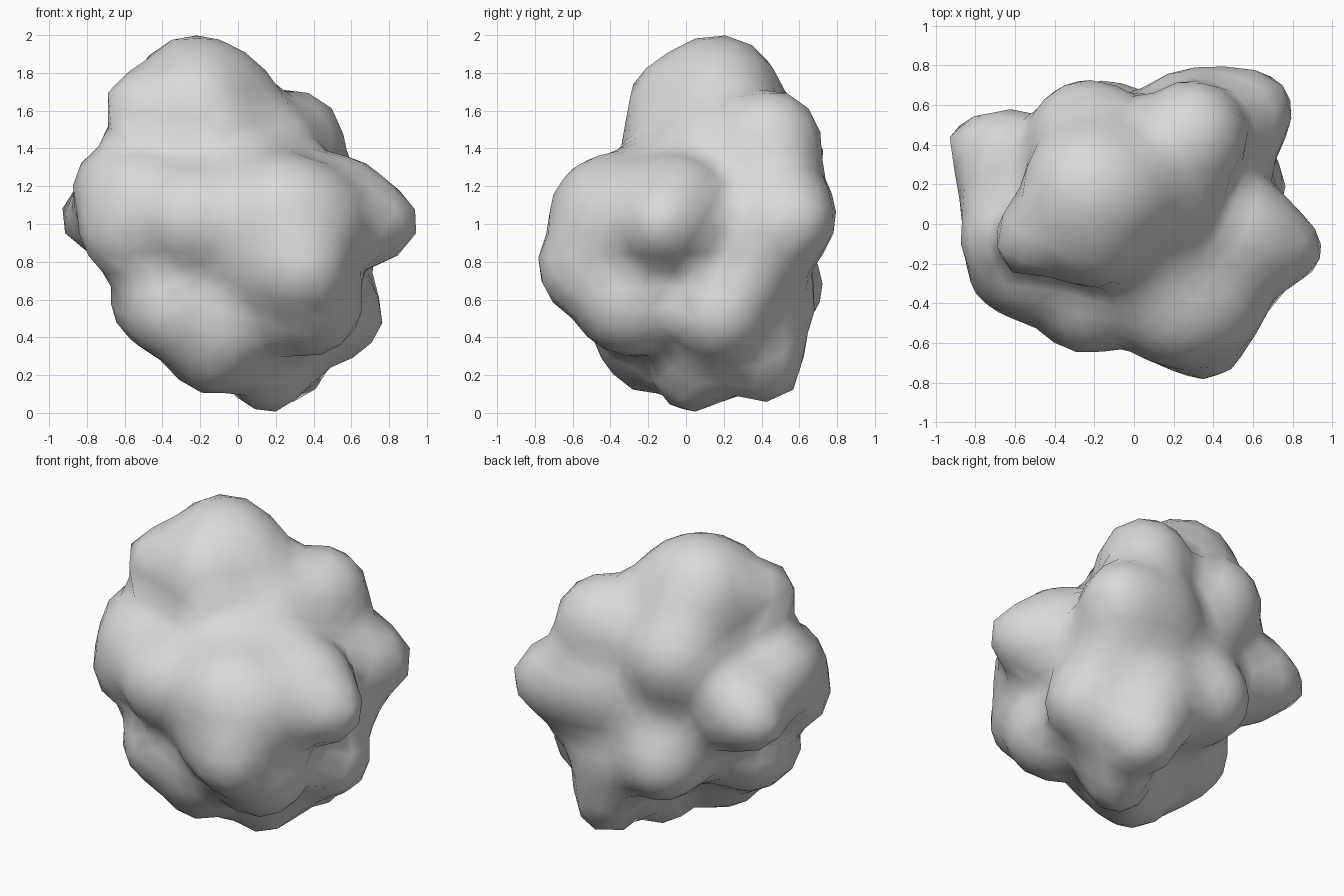
import bpy
import bmesh
import math
from mathutils import Vector

cube = bpy.data.objects.get("Cube")
if cube:
    bpy.data.objects.remove(cube, do_unlink=True)

# Rounded lumps that swell out of the boulder: x, y, z, radius
UPPER_LUMPS = {
    "neck": (-0.18, 0.12, 1.28, 0.36),
    "crown": (-0.23, 0.17, 1.66, 0.33),
    "crown_slope": (-0.07, 0.17, 1.59, 0.29),
    "crown_front": (-0.2, -0.06, 1.61, 0.25),
    "crown_side": (-0.53, -0.08, 1.62, 0.18),
    "back_shoulder": (0.29, 0.44, 1.43, 0.27),
    "shoulder_knob": (0.22, 0.11, 1.44, 0.17),
    "upper_back": (-0.23, 0.43, 1.34, 0.29),
}
MIDDLE_LUMPS = {
    "core": (0, 0.05, 0.95, 0.58),
    "side_point": (0.52, -0.06, 1.06, 0.29),
    "side_point_middle": (0.72, -0.12, 0.99, 0.19),
    "side_point_tip": (0.84, -0.13, 1.02, 0.1),
    "front_belly": (0.23, -0.39, 1.03, 0.32),
    "belly_side": (0.38, -0.36, 1.0, 0.29),
    "front_chin": (0.35, -0.57, 0.76, 0.21),
    "chin_side": (0.17, -0.43, 0.78, 0.23),
    "front_left_swell": (-0.52, -0.18, 1.11, 0.28),
    "front_middle_swell": (-0.24, -0.38, 1.03, 0.26),
    "outer_swell": (-0.66, -0.06, 1.2, 0.2),
    "outer_low_swell": (-0.6, -0.22, 0.95, 0.22),
    "outer_back_swell": (-0.64, 0.13, 1.08, 0.21),
    "back_corner": (-0.63, 0.32, 1.05, 0.25),
    "back_corner_tip": (-0.84, 0.42, 1.02, 0.1),
    "rear_body": (0.3, 0.46, 1.05, 0.31),
    "rear_corner": (0.51, 0.52, 1.03, 0.25),
    "rear_corner_tip": (0.65, 0.6, 1.02, 0.14),
}
LOWER_LUMPS = {
    "rear_side": (0.46, 0.36, 0.8, 0.24),
    "front_hip": (0.37, -0.3, 0.59, 0.28),
    "low_side": (0.53, 0.18, 0.52, 0.23),
    "low_back": (-0.16, 0.46, 0.67, 0.25),
    "low_middle": (0.2, 0.38, 0.58, 0.29),
    "low_outer": (-0.42, -0.04, 0.6, 0.24),
    "low_front": (-0.34, -0.25, 0.55, 0.25),
    "front_foot": (-0.14, -0.18, 0.33, 0.22),
    "front_instep": (-0.04, -0.26, 0.46, 0.23),
    "base_foot": (0.16, 0.03, 0.2, 0.19),
    "base_side": (0.27, 0.14, 0.35, 0.21),
    "rear_foot": (0.26, 0.42, 0.26, 0.2),
}
BLEND = 0.04
SWELL = 0.015
CENTRE = Vector((0, 0.05, 0.95))
SPHERES = [(Vector(v[:3]), v[3] + SWELL)
           for group in (UPPER_LUMPS, MIDDLE_LUMPS, LOWER_LUMPS)
           for v in group.values()]


def distance(p):
    """Distance to the softly merged lumps."""
    gaps = [(p - c).length - r for c, r in SPHERES]
    near = min(gaps)
    return near - BLEND * math.log(sum(math.exp((near - g) / BLEND) for g in gaps))


def surface_point(direction):
    """March inward along a ray until it meets the lumps."""
    reach = 1.5
    for _ in range(40):
        gap = distance(CENTRE + direction * reach)
        if gap < 0.002:
            break
        reach -= gap * 0.9
    return CENTRE + direction * reach


# Boulder: a sphere shrunk onto the merged lumps
bm = bmesh.new()
bmesh.ops.create_icosphere(bm, subdivisions=4, radius=1)
for v in bm.verts:
    v.co = surface_point(v.co.normalized())
bmesh.ops.smooth_vert(bm, verts=bm.verts, factor=0.2,
                      use_axis_x=True, use_axis_y=True, use_axis_z=True)
for face in bm.faces:
    face.smooth = True
mesh = bpy.data.meshes.new("boulder")
bm.to_mesh(mesh)
bm.free()
boulder = bpy.data.objects.new("boulder", mesh)
bpy.context.collection.objects.link(boulder)

# Plain grey stone
stone = bpy.data.materials.new("grey_stone")
stone.use_nodes = True
grey = (0.7, 0.7, 0.7, 1)
stone.diffuse_color = grey
stone.node_tree.nodes["Principled BSDF"].inputs["Base Color"].default_value = grey
mesh.materials.append(stone)
